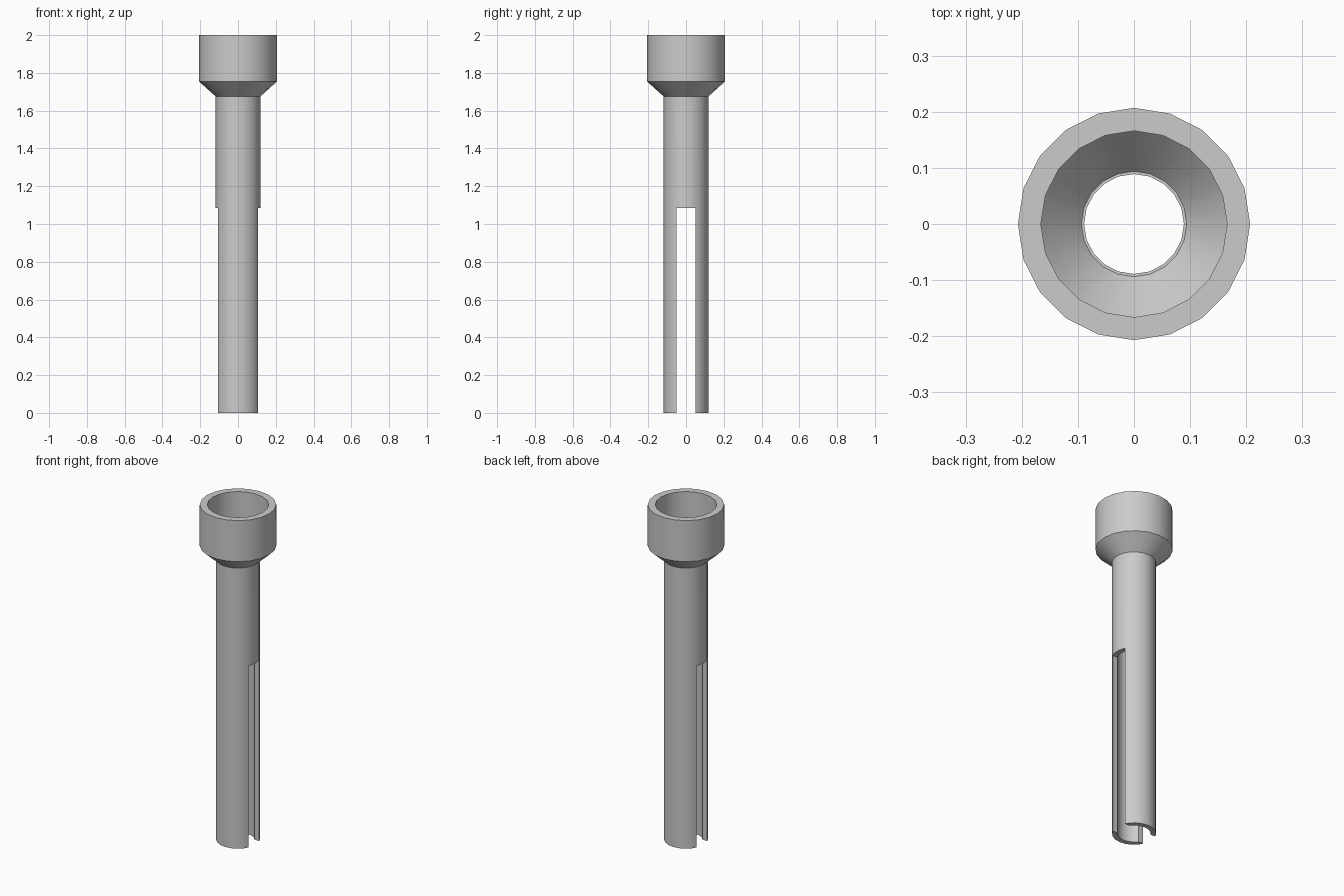
import bpy, bmesh, math
from mathutils import Matrix

if "Cube" in bpy.data.objects:
    bpy.data.objects.remove(bpy.data.objects["Cube"], do_unlink=True)

SIDES = 20

grey = bpy.data.materials.new("plain grey")
grey.use_nodes = True
colour = (0.6, 0.6, 0.6, 1)
grey.diffuse_color = colour
grey.node_tree.nodes["Principled BSDF"].inputs["Base Color"].default_value = colour


def finish(name, bm):
    bmesh.ops.recalc_face_normals(bm, faces=bm.faces)
    mesh = bpy.data.meshes.new(name)
    bm.to_mesh(mesh)
    bm.free()
    obj = bpy.data.objects.new(name, mesh)
    bpy.context.collection.objects.link(obj)
    mesh.materials.append(grey)
    return obj


def lathe(name, profile):
    """Revolve a closed (radius, height) profile around z."""
    bm = bmesh.new()
    rings = []
    for i in range(SIDES):
        a = math.tau * i / SIDES
        rings.append([bm.verts.new((r * math.cos(a), r * math.sin(a), z))
                      for r, z in profile])
    n = len(profile)
    for i in range(SIDES):
        a, b = rings[i], rings[(i + 1) % SIDES]
        for j in range(n):
            k = (j + 1) % n
            bm.faces.new((a[j], b[j], b[k], a[k]))
    return finish(name, bm)


# Hollow tube widening through a cone into an open cup
tube = lathe("funnel_tube", [
    (0.118, 0), (0.118, 1.675), (0.207, 1.755), (0.207, 2),
    (0.166, 2), (0.166, 1.755), (0.094, 1.675), (0.089, 1.675), (0.089, 0)])

# Slot running up both sides of the lower tube
bm = bmesh.new()
bmesh.ops.create_cube(bm, size=1, matrix=Matrix.Translation((0, 0, 0.4925))
                      @ Matrix.Diagonal((0.6, 0.1, 1.185, 1)))
cutter = finish("slot_cutter", bm)
cutter.hide_render = True

slot = tube.modifiers.new("slot", "BOOLEAN")
slot.operation = "DIFFERENCE"
slot.solver = "EXACT"
slot.object = cutter

bpy.ops.object.select_all(action="DESELECT")
tube.select_set(True)
bpy.context.view_layer.objects.active = tube
bpy.ops.object.modifier_apply(modifier=slot.name)
bpy.data.objects.remove(cutter, do_unlink=True)
bpy.ops.object.shade_smooth_by_angle(angle=math.radians(30))
